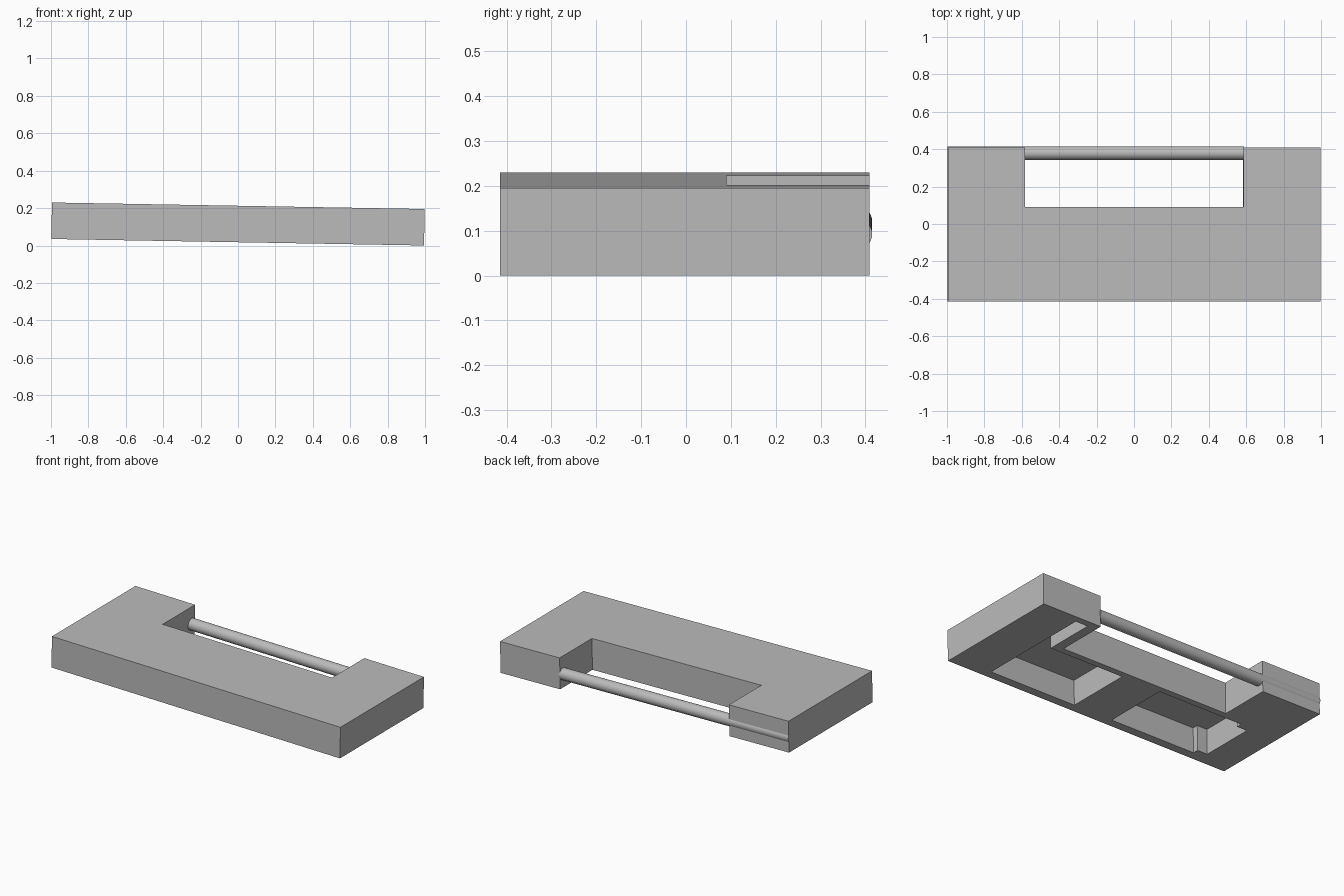
import bpy, bmesh, math
from mathutils import Matrix

cube = bpy.data.objects.get("Cube")
if cube:
    bpy.data.objects.remove(cube, do_unlink=True)

grey = bpy.data.materials.new("plain grey")
grey.use_nodes = True
colour = (0.5, 0.5, 0.5, 1)
grey.diffuse_color = colour
grey.node_tree.nodes["Principled BSDF"].inputs["Base Color"].default_value = colour

# The whole model leans one degree down towards +x
LEAN = Matrix.Translation((0, 0, 0.115)) @ Matrix.Rotation(math.radians(1), 4, 'Y')
HALF_L, HALF_T = 0.9965, 0.0975
FRONT, BACK = -0.415, 0.409


def add_object(name, bm):
    bmesh.ops.recalc_face_normals(bm, faces=bm.faces)
    mesh = bpy.data.meshes.new(name)
    bm.to_mesh(mesh)
    bm.free()
    obj = bpy.data.objects.new(name, mesh)
    bpy.context.collection.objects.link(obj)
    mesh.materials.append(grey)
    obj.matrix_world = LEAN
    return obj


def prism(name, outline, z0, z1):
    bm = bmesh.new()
    face = bm.faces.new([bm.verts.new((x, y, z0)) for x, y in outline])
    up = bmesh.ops.extrude_face_region(bm, geom=[face])
    verts = [v for v in up["geom"] if isinstance(v, bmesh.types.BMVert)]
    bmesh.ops.translate(bm, verts=verts, vec=(0, 0, z1 - z0))
    return add_object(name, bm)


# U-shaped body
NOTCH_X, NOTCH_Y = 0.585, 0.09
body = prism("body", [
    (-HALF_L, FRONT), (HALF_L, FRONT), (HALF_L, BACK), (NOTCH_X, BACK),
    (NOTCH_X, NOTCH_Y), (-NOTCH_X, NOTCH_Y), (-NOTCH_X, BACK), (-HALF_L, BACK),
], -HALF_T, HALF_T)

# Pockets in the underside: stepped on -x, L-shaped into the arm on +x
P0, P1 = -0.36, 0.05
step = 0.035
pockets = {
    "stepped_pocket_cutter": [
        (-0.14, P0), (-0.14, P1), (-0.73, P1), (-0.73, P1 - step),
        (-0.8, P1 - step), (-0.8, P0 + step), (-0.73, P0 + step), (-0.73, P0)],
    "angled_pocket_cutter": [
        (0.13, P0), (0.73, P0), (0.73, 0.367), (0.645, 0.367),
        (0.645, P1), (0.13, P1)],
}
for name, outline in pockets.items():
    cutter = prism(name, outline, -HALF_T - 0.05, HALF_T - 0.038)
    cutter.hide_render = True
    cutter.hide_set(True)
    cut = body.modifiers.new(name, 'BOOLEAN')
    cut.operation = 'DIFFERENCE'
    cut.solver = 'EXACT'
    cut.object = cutter

# Apply the cuts and drop the cutters
bpy.context.view_layer.update()
graph = bpy.context.evaluated_depsgraph_get()
body_mesh = bpy.data.meshes.new_from_object(body.evaluated_get(graph))
body.modifiers.clear()
body.data = body_mesh
for name in pockets:
    bpy.data.objects.remove(bpy.data.objects[name], do_unlink=True)

# Round rod across the notch, running on through the -x arm
ROD_END = NOTCH_X + 0.003
length = HALF_L + ROD_END
bm = bmesh.new()
place = Matrix.Translation(((ROD_END - HALF_L) / 2, 0.379, -0.012)) @ Matrix.Rotation(math.pi / 2, 4, 'Y')
bmesh.ops.create_cone(bm, cap_ends=True, segments=48, radius1=0.036, radius2=0.036,
                      depth=length, matrix=place)
rod = add_object("rod", bm)
bpy.ops.object.select_all(action='DESELECT')
rod.select_set(True)
bpy.context.view_layer.objects.active = rod
bpy.ops.object.shade_smooth_by_angle(angle=math.radians(40))
